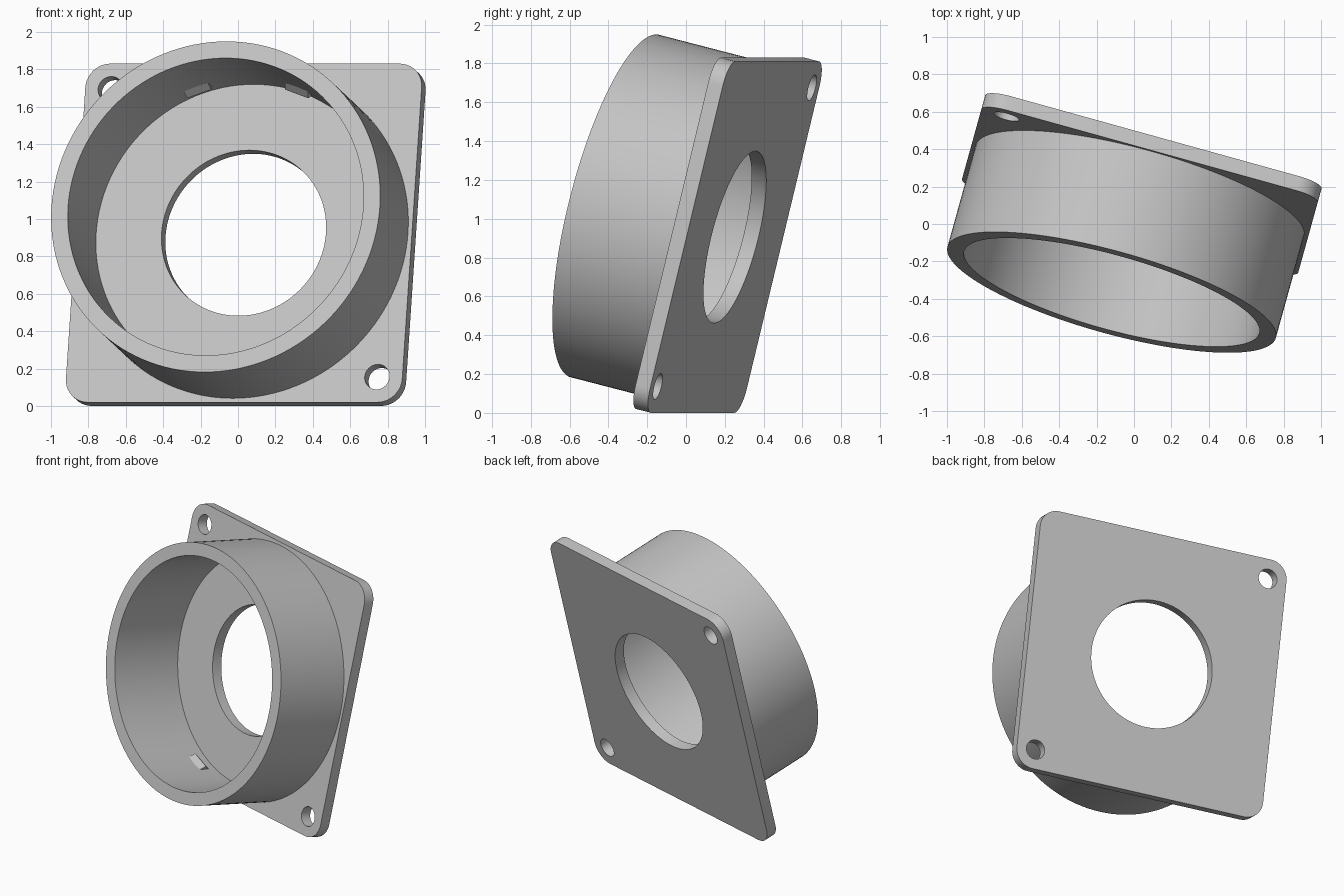
import bpy, bmesh
from math import sin, cos, radians, tau
from mathutils import Matrix, Vector

cube = bpy.data.objects.get("Cube")
if cube:
    bpy.data.objects.remove(cube)

HALF, CORNER, PLATE = 0.933, 0.13, 0.08       # flange half width, corner radius, thickness
OUTER, INNER, LENGTH = 0.911, 0.819, 0.58     # collar radii and length
BORE, BOLT, BOLT_POS = 0.456, 0.069, 0.793

# Shared tilted frame: local z runs along the collar, origin on the flange face
yaw, tilt = radians(15.5), radians(14)
u = Vector((cos(yaw), -sin(yaw), 0))
n = Vector((-cos(tilt) * sin(yaw), -cos(tilt) * cos(yaw), sin(tilt)))
frame = Matrix((u, n.cross(u), n)).transposed().to_4x4()
frame.translation = (0.031, 0.177, 0.925)

grey = bpy.data.materials.new("plain grey")
grey.use_nodes = True
grey.diffuse_color = (0.55, 0.55, 0.55, 1)
grey.node_tree.nodes["Principled BSDF"].inputs["Base Color"].default_value = grey.diffuse_color


def circle(r, cx=0, cy=0, steps=128):
    return [(cx + r * cos(tau * i / steps), cy + r * sin(tau * i / steps))
            for i in range(steps)]


def rounded_square(half, r, steps=10):
    c = half - r
    pts = []
    for k, (sx, sy) in enumerate([(1, 1), (-1, 1), (-1, -1), (1, -1)]):
        for i in range(steps + 1):
            a = tau / 4 * (k + i / steps)
            pts.append((sx * c + r * cos(a), sy * c + r * sin(a)))
    return pts


def finish(obj):
    obj.matrix_world = frame
    obj.data.materials.clear()
    obj.data.materials.append(grey)
    bpy.ops.object.select_all(action='DESELECT')
    obj.select_set(True)
    bpy.context.view_layer.objects.active = obj
    bpy.ops.object.shade_smooth_by_angle(angle=radians(30))


def extrude_loops(name, loops, z0, z1):
    """Filled outline with holes, extruded from z0 to z1."""
    curve = bpy.data.curves.new(name, 'CURVE')
    curve.dimensions = '2D'
    curve.fill_mode = 'BOTH'
    curve.extrude = (z1 - z0) / 2
    for loop in loops:
        spline = curve.splines.new('POLY')
        spline.points.add(len(loop) - 1)
        for p, (x, y) in zip(spline.points, loop):
            p.co = (x, y, 0, 1)
        spline.use_cyclic_u = True
    obj = bpy.data.objects.new(name, curve)
    bpy.context.collection.objects.link(obj)
    bpy.ops.object.select_all(action='DESELECT')
    obj.select_set(True)
    bpy.context.view_layer.objects.active = obj
    bpy.ops.object.convert(target='MESH')
    obj = bpy.context.view_layer.objects.active
    bm = bmesh.new()
    bm.from_mesh(obj.data)
    bmesh.ops.remove_doubles(bm, verts=bm.verts, dist=0.0001)
    bmesh.ops.translate(bm, verts=bm.verts, vec=(0, 0, (z0 + z1) / 2))
    bmesh.ops.recalc_face_normals(bm, faces=bm.faces)
    bm.to_mesh(obj.data)
    bm.free()
    finish(obj)


# Square flange with a central bore and two diagonal bolt holes
extrude_loops("flange_plate",
              [rounded_square(HALF, CORNER), circle(BORE),
               circle(BOLT, BOLT_POS, -BOLT_POS, 40),
               circle(BOLT, -BOLT_POS, BOLT_POS, 40)], -PLATE, 0)

# Round collar
extrude_loops("collar", [circle(OUTER), circle(INNER)], 0, LENGTH)


# Small ridged snap tabs inside the collar
def snap_tab(name, angle):
    bm = bmesh.new()
    ends = []
    for side in (-0.07, 0.07):
        ends.append([bm.verts.new((r, side, z)) for r, z in
                     ((INNER + 0.01, 0.04), (INNER - 0.03, 0.10), (INNER + 0.01, 0.16))])
    a, b = ends
    bm.faces.new(a)
    bm.faces.new(b)
    for i in range(3):
        j = (i + 1) % 3
        bm.faces.new((a[i], a[j], b[j], b[i]))
    bmesh.ops.rotate(bm, verts=bm.verts, matrix=Matrix.Rotation(radians(angle), 3, 'Z'))
    bmesh.ops.recalc_face_normals(bm, faces=bm.faces)
    mesh = bpy.data.meshes.new(name)
    bm.to_mesh(mesh)
    bm.free()
    obj = bpy.data.objects.new(name, mesh)
    bpy.context.collection.objects.link(obj)
    finish(obj)


for i, angle in enumerate((70, 110, 250, 290)):
    snap_tab(f"snap_tab_{i + 1}", angle)
